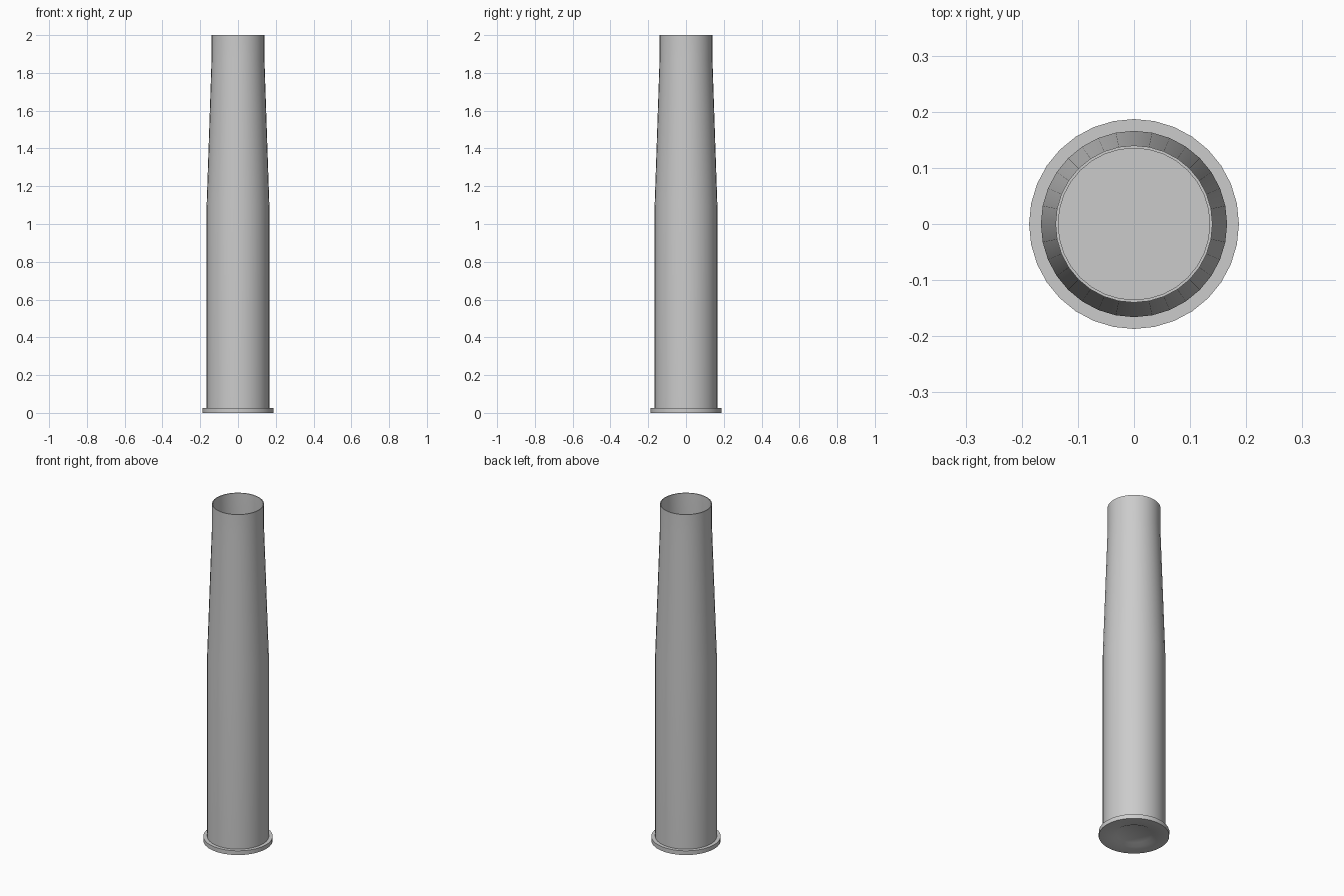
import bpy, bmesh, math

if "Cube" in bpy.data.objects:
    bpy.data.objects.remove(bpy.data.objects["Cube"])

SIDES = 32


def lathe(name, profile):
    """Spin a (radius, z) profile round z; radius 0 makes a centre point."""
    bm = bmesh.new()
    rings = []
    for r, z in profile:
        if r == 0:
            rings.append([bm.verts.new((0, 0, z))] * SIDES)
        else:
            rings.append([bm.verts.new((r * math.sin(2 * math.pi * i / SIDES),
                                        r * math.cos(2 * math.pi * i / SIDES), z))
                          for i in range(SIDES)])
    for low, high in zip(rings, rings[1:]):
        for i in range(SIDES):
            j = (i + 1) % SIDES
            corners = dict.fromkeys((low[i], low[j], high[j], high[i]))
            bm.faces.new(list(corners))
    bmesh.ops.recalc_face_normals(bm, faces=bm.faces)
    mesh = bpy.data.meshes.new(name)
    bm.to_mesh(mesh)
    bm.free()
    obj = bpy.data.objects.new(name, mesh)
    bpy.context.collection.objects.link(obj)
    bpy.context.view_layer.objects.active = obj
    obj.select_set(True)
    bpy.ops.object.shade_smooth_by_angle(angle=math.radians(30))
    obj.select_set(False)
    return obj


# Hollow casing: recessed base, rim, body, taper, neck, then back down inside
lathe("casing", [
    (0, 0.012), (0.093, 0.012), (0.115, 0.0),
    (0.187, 0.0), (0.187, 0.025), (0.166, 0.025),
    (0.166, 1.1), (0.14, 1.87), (0.14, 2.0),
    (0.135, 2.0), (0.135, 1.87), (0.161, 1.1),
    (0.161, 0.03), (0, 0.03),
])
